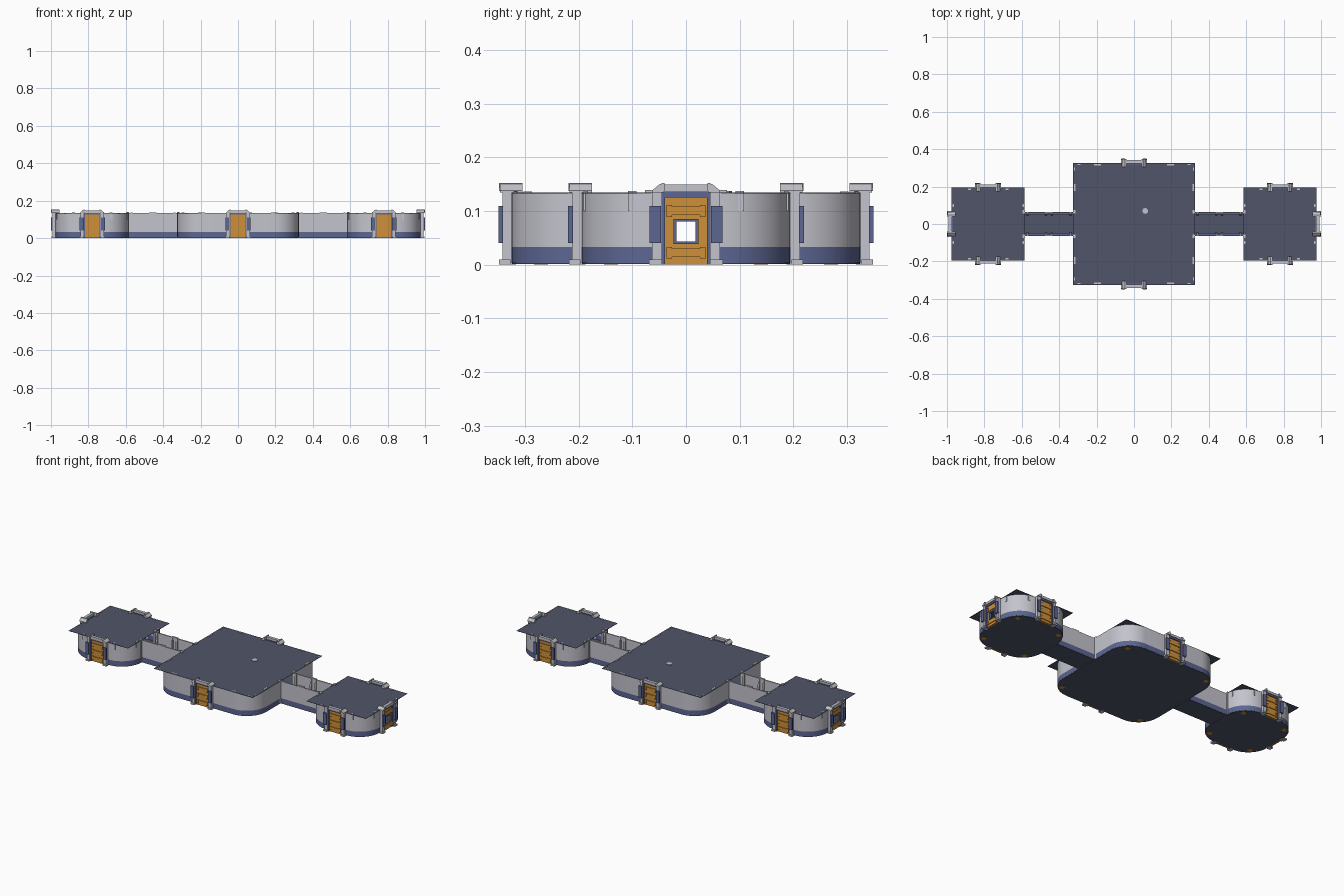
import bpy, bmesh, math
from mathutils import Matrix, Vector

if "Cube" in bpy.data.objects:
    bpy.data.objects.remove(bpy.data.objects["Cube"])

T = 0.13            # modular tile size
TOP = 0.133         # wall height
BAND = 0.033        # height of the blue skirting band


def material(name, rgb):
    m = bpy.data.materials.new(name)
    m.diffuse_color = (*rgb, 1)
    m.use_nodes = True
    m.node_tree.nodes["Principled BSDF"].inputs["Base Color"].default_value = m.diffuse_color
    return m


MATS = [material("light grey panel", (0.55, 0.55, 0.61)),
        material("blue trim", (0.107, 0.133, 0.29)),
        material("orange door", (0.62, 0.28, 0.04)),
        material("dark slate", (0.083, 0.09, 0.14))]
GREY, BLUE, ORANGE, SLATE = range(4)


def finish(name, bm, matrix=Matrix(), smooth=False):
    bmesh.ops.recalc_face_normals(bm, faces=bm.faces)
    me = bpy.data.meshes.new(name)
    bm.to_mesh(me)
    bm.free()
    for m in MATS:
        me.materials.append(m)
    ob = bpy.data.objects.new(name, me)
    bpy.context.collection.objects.link(ob)
    ob.matrix_world = matrix
    if smooth:
        bpy.ops.object.select_all(action='DESELECT')
        ob.select_set(True)
        bpy.context.view_layer.objects.active = ob
        bpy.ops.object.shade_smooth_by_angle(angle=math.radians(35))
    return ob


def extrude(bm, pts, vec, mat):
    """Closed prism: 3D outline swept along vec."""
    a = [bm.verts.new(p) for p in pts]
    b = [bm.verts.new(Vector(p) + Vector(vec)) for p in pts]
    n = len(a)
    faces = [bm.faces.new(a), bm.faces.new(b[::-1])]
    faces += [bm.faces.new((a[i], a[(i + 1) % n], b[(i + 1) % n], b[i])) for i in range(n)]
    for f in faces:
        f.material_index = mat


def box(bm, x0, x1, y0, y1, z0, z1, mat):
    extrude(bm, [(x0, y0, z0), (x1, y0, z0), (x1, y1, z0), (x0, y1, z0)], (0, 0, z1 - z0), mat)


def profile(bm, xz, y0, y1, mat):
    extrude(bm, [(x, y0, z) for x, z in xz], (0, y1 - y0, 0), mat)


def corner_path(h, inset=0.0, start=0.06):
    """Quarter of a room outline: straight, rounded corner, straight."""
    c, r = h - T, T - inset
    arc = [(c + r * math.sin(t), -c - r * math.cos(t))
           for t in (math.pi / 2 * i / 12 for i in range(13))]
    ends = [(start, -h + inset)], [(h - inset, -start)]
    return ends[0] + arc + ends[1]


def wall(name, outer, inner, matrix):
    """Wall shell with a blue lower band and grey upper part."""
    bm = bmesh.new()
    for z0, z1, mat in ((0.003, BAND, BLUE), (BAND, TOP, GREY)):
        rows = [[bm.verts.new((x, y, z)) for x, y in line]
                for line, z in ((outer, z0), (outer, z1), (inner, z1), (inner, z0))]
        for k in range(4):
            p, q = rows[k], rows[(k + 1) % 4]
            if (k == 1 and mat == BLUE) or (k == 3 and mat == GREY):
                continue
            for i in range(len(p) - 1):
                bm.faces.new((p[i], p[i + 1], q[i + 1], q[i])).material_index = mat
        for e in (0, -1):
            bm.faces.new([r[e] for r in rows]).material_index = mat
    bmesh.ops.remove_doubles(bm, verts=bm.verts, dist=1e-5)
    finish(name, bm, matrix, True)


def door(name, matrix, window):
    # frame: pillars, feet, blue plates, chamfered brackets (local outward is -y)
    bm = bmesh.new()
    for s in (-1, 1):
        def sbox(a, b, *rest):
            box(bm, min(s * a, s * b), max(s * a, s * b), *rest)
        sbox(0.045, 0.063, -0.017, 0.008, 0, 0.138, GREY)
        sbox(0.045, 0.069, -0.023, -0.002, 0, 0.009, GREY)
        sbox(0.047, 0.068, -0.0245, -0.016, 0.04, 0.109, BLUE)
        sbox(0.039, 0.045, -0.012, 0.006, 0, 0.125, BLUE)
        sbox(0.040, 0.046, -0.0235, 0.02, 0.137, 0.152, GREY)
        profile(bm, [(s * x, z) for x, z in ((0.063, 0.134), (0.063, 0.138), (0.049, 0.150),
                                             (0.041, 0.150), (0.041, 0.134))], -0.022, 0.02, GREY)
    box(bm, -0.045, 0.045, -0.012, 0.006, 0.125, 0.136, BLUE)
    box(bm, -0.042, 0.042, -0.016, 0.001, 0.135, 0.149, GREY)
    finish(name + "_frame", bm, matrix)

    # orange leaf, with a see-through window on the end doors
    bm = bmesh.new()
    y0, y1 = -0.006, 0.004
    if window:
        w, a, b = 0.023, 0.038, 0.085
        for x0, x1, z0, z1 in ((-0.04, 0.04, 0, a), (-0.04, 0.04, b, 0.125),
                               (-0.04, -w, a, b), (w, 0.04, a, b)):
            box(bm, x0, x1, y0, y1, z0, z1, ORANGE)
        i = 0.005
        for x0, x1, z0, z1 in ((-w, w, a, a + i), (-w, w, b - i, b),
                               (-w, i - w, a + i, b - i), (w - i, w, a + i, b - i)):
            box(bm, x0, x1, y0 - 0.004, y1 + 0.002, z0, z1, BLUE)
        bars = (0.022, 0.1)
    else:
        box(bm, -0.04, 0.04, y0, y1, 0, 0.125, ORANGE)
        bars = (0.022, 0.061, 0.1)
    for z in bars:      # raised ribs with thicker ends
        box(bm, -0.026, 0.026, y0 - 0.004, y0, z - 0.008, z + 0.008, ORANGE)
        for s in (-1, 1):
            box(bm, s * 0.031 - 0.005, s * 0.031 + 0.005, y0 - 0.006, y0, z - 0.011, z + 0.011, ORANGE)
    finish(name + "_leaf", bm, matrix)


def room(name, cx, h, door_sides, corridor_sides):
    base = Matrix.Translation((cx, 0, 0))
    turn = [base @ Matrix.Rotation(math.pi / 2 * k, 4, 'Z') for k in range(4)]
    for k in range(4):
        wall(f"{name}_wall_{k}", corner_path(h), corner_path(h, 0.008), turn[k])
    # floor following the rounded walls, with an orange lamp under each corner
    bm = bmesh.new()
    pts = [turn[k] @ Vector((x, y, 0.001)) for k in range(4) for x, y in corner_path(h, 0.001)]
    extrude(bm, pts, (0, 0, 0.004), SLATE)
    finish(name + "_floor", bm)
    bm = bmesh.new()
    d = h - 0.055
    for sx in (-1, 1):
        for sy in (-1, 1):
            box(bm, cx + sx * d - 0.013, cx + sx * d + 0.013, sy * d - 0.013, sy * d + 0.013, 0, 0.004, ORANGE)
    finish(name + "_corner_lamps", bm)
    # square roof sheet overhanging the round corners
    bm = bmesh.new()
    box(bm, cx - h, cx + h, -h, h, TOP - 0.0005, TOP + 0.0008, SLATE)
    finish(name + "_roof", bm)
    # rib tips poking through the roof edge
    for k in range(4):
        bm = bmesh.new()
        for s in (-1, 1):
            x = s * (h - T)
            if h > 0.2:
                box(bm, x - 0.018, x + 0.018, -h + 0.004, -h + 0.012, 0.1, 0.137, GREY)
                box(bm, s * 0.295 - 0.008, s * 0.295 + 0.008, -h + 0.004, -h + 0.01, TOP, 0.136, GREY)
            else:
                box(bm, s * 0.1 - 0.008, s * 0.1 + 0.008, -h + 0.004, -h + 0.012, 0.1, 0.137, GREY)
            if k in corridor_sides:     # posts beside the open passage
                box(bm, s * 0.0665 - 0.0095, s * 0.0665 + 0.0095, -h - 0.002, -h + 0.012, 0.004, 0.139, GREY)
        finish(f"{name}_ribs_{k}", bm, turn[k])
    for k in door_sides:
        door(f"{name}_door_{k}", turn[k] @ Matrix.Translation((0, -h, 0)), window=k % 2 == 1)


# rooms: side 0 front, 1 right, 2 back, 3 left
room("main_room", 0, 2.5 * T, (0, 2), (1, 3))
room("right_room", 6 * T, 1.5 * T, (0, 1, 2), (3,))
room("left_room", -6 * T, 1.5 * T, (0, 2, 3), (1,))

# roofless corridors with ribbed inner walls
for side, s in (("right", 1), ("left", -1)):
    mid, half = s * 3.5 * T, T
    for w in (-1, 1):
        wall(f"{side}_corridor_wall_{'back' if w > 0 else 'front'}",
             [(mid - half, w * 0.065), (mid + half, w * 0.065)],
             [(mid - half, w * 0.058), (mid + half, w * 0.058)], Matrix())
    bm = bmesh.new()
    box(bm, mid - half, mid + half, -0.064, 0.064, 0.001, 0.005, SLATE)
    finish(side + "_corridor_floor", bm)
    bm = bmesh.new()
    for w in (-1, 1):
        for dx in (-0.115, -0.015, 0.015, 0.115):
            x = mid + dx
            extrude(bm, [(x - 0.005, w * 0.06, 0.005), (x - 0.005, w * 0.046, 0.005),
                         (x - 0.005, w * 0.053, 0.136), (x - 0.005, w * 0.06, 0.136)], (0.01, 0, 0), GREY)
        ya, yb = sorted((w * 0.059, w * 0.048))
        box(bm, mid - half, mid + half, ya, yb, 0.005, BAND, BLUE)
        ya, yb = sorted((w * 0.064, w * 0.056))
        box(bm, mid - 0.02, mid + 0.02, ya, yb, 0.12, 0.138, GREY)
    finish(side + "_corridor_ribs", bm)

# small round vent cap on the main roof
bm = bmesh.new()
bmesh.ops.create_cone(bm, cap_ends=True, segments=8, radius1=0.016, radius2=0.016, depth=0.004,
                      matrix=Matrix.Translation((0.06, 0.07, 0.135)))
finish("roof_vent_cap", bm)
